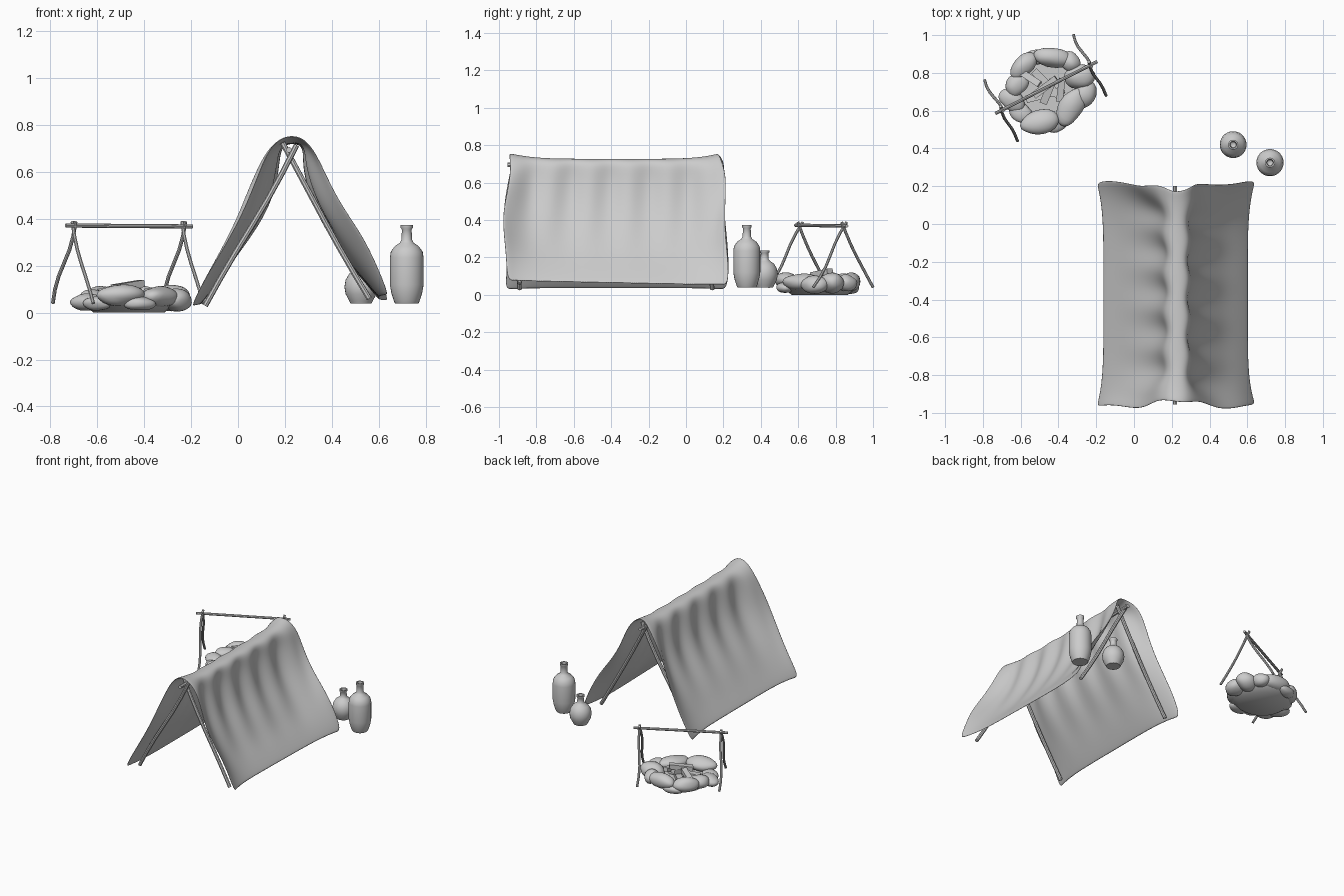
import bpy, bmesh, math, random
from mathutils import Vector, Matrix, noise

if "Cube" in bpy.data.objects:
    bpy.data.objects.remove(bpy.data.objects["Cube"])

random.seed(4)


def add_mesh(name, bm, angle=40):
    bmesh.ops.recalc_face_normals(bm, faces=bm.faces)
    me = bpy.data.meshes.new(name)
    bm.to_mesh(me)
    bm.free()
    ob = bpy.data.objects.new(name, me)
    bpy.context.collection.objects.link(ob)
    bpy.ops.object.select_all(action='DESELECT')
    ob.select_set(True)
    bpy.context.view_layer.objects.active = ob
    bpy.ops.object.shade_smooth_by_angle(angle=math.radians(angle))
    return ob


def stick(name, a, b, r, bend=0.0, sides=8, n=7):
    """Slightly crooked branch from a to b."""
    a, b = Vector(a), Vector(b)
    d = (b - a).normalized()
    s = d.cross(Vector((0.3, 0.2, 1))).normalized()
    t = d.cross(s)
    bm = bmesh.new()
    rings = []
    for i in range(n):
        f = i / (n - 1)
        c = a.lerp(b, f) + (s * math.sin(f * 6.3) + t * math.sin(f * 3.14)) * bend
        rings.append([bm.verts.new(c + (s * math.cos(k * math.tau / sides) + t * math.sin(k * math.tau / sides)) * r)
                      for k in range(sides)])
    for p, q in zip(rings, rings[1:]):
        for k in range(sides):
            bm.faces.new((p[k], p[(k + 1) % sides], q[(k + 1) % sides], q[k]))
    bm.faces.new(rings[0])
    bm.faces.new(rings[-1])
    return add_mesh(name, bm)


def lathe(name, x, y, profile, sides=28):
    bm = bmesh.new()
    vs = [bm.verts.new((r, 0, z)) for r, z in profile]
    es = [bm.edges.new(p) for p in zip(vs, vs[1:])]
    bmesh.ops.spin(bm, geom=vs + es, cent=(0, 0, 0), axis=(0, 0, 1), angle=math.tau, steps=sides)
    bmesh.ops.remove_doubles(bm, verts=bm.verts, dist=1e-4)
    bmesh.ops.translate(bm, verts=bm.verts, vec=(x, y, 0))
    return add_mesh(name, bm, 50)


# tent cloth: sagging middle section blended into flared end sections
mid = [(-.165, .04), (-.09, .135), (-.01, .25), (.075, .37), (.135, .49), (.16, .61), (.17, .69), (.195, .72), (.23, .725),
       (.27, .72), (.29, .69), (.29, .61), (.33, .46), (.40, .33), (.47, .22), (.54, .14), (.605, .06)]
end = [(-.2, .025), (-.15, .13), (-.08, .25), (-.005, .39), (.04, .5), (.085, .61), (.125, .69), (.17, .735), (.21, .755),
       (.27, .75), (.315, .695), (.345, .63), (.39, .53), (.45, .43), (.53, .32), (.59, .2), (.645, .06)]
N, M = len(mid), 29
bm = bmesh.new()
rows = []
for j in range(M):
    t = -1 + 2 * j / (M - 1)
    e = abs(t) ** 5
    row = []
    for i, (m, f) in enumerate(zip(mid, end)):
        u = -1 + 2 * i / (N - 1)
        x, z = m[0] + (f[0] - m[0]) * e, m[1] + (f[1] - m[1]) * e
        half = .555 + .04 * min(1, abs(u) * 1.6)
        y = -.375 + t * half + .012 * e * math.sin(i * 1.3)
        w = max(0, 1 - abs(abs(u) - .42) * 2.6)
        x += .016 * w * math.sin(j * 1.25 + 2 * u) * math.copysign(1, u)
        z -= .012 * t * max(0, u) + .008 * (1 - e) * max(0, -u)
        row.append(bm.verts.new((x, y, z)))
    rows.append(row)
for p, q in zip(rows, rows[1:]):
    for i in range(N - 1):
        bm.faces.new((p[i], p[i + 1], q[i + 1], q[i]))
cloth = add_mesh("tent_cloth", bm, 180)
sol = cloth.modifiers.new("thickness", 'SOLIDIFY')
sol.thickness, sol.offset = .008, 0
sub = cloth.modifiers.new("smooth", 'SUBSURF')
sub.levels = sub.render_levels = 2

# tent poles
stick("ridge_pole", (.217, -.955, .695), (.217, .2, .695), .012)
for tag, y, yf in (("front", -.9, -.89), ("back", .13, .14)):
    stick(tag + "_left_pole", (.25, y, .715), (-.14, yf, .03), .012, .006)
    stick(tag + "_right_pole", (.19, y + .026, .725), (.56, yf, .06), .012, .006)

# spit over the fire
stick("spit_bar", (-.735, .585, .372), (-.195, .86, .368), .009)
for tag, top, feet in (("left", (-.70, .61), ((-.79, .76), (-.617, .44))),
                       ("right", (-.232, .845), ((-.32, 1.0), (-.148, .68)))):
    for k, (fx, fy) in enumerate(feet):
        ex, ey = top[0] - (fx - top[0]) * .08, top[1] - (fy - top[1]) * .08
        stick(f"spit_{tag}_leg_{k}", (fx, fy, .04), (ex, ey, .388), .008, .008)

# ring of stones: x, y, z, half length, half width, half height, turn in degrees
stones = [(-.43, .88, .07, .105, .052, .05, -8), (-.335, .855, .065, .06, .05, .045, -50),
          (-.285, .78, .065, .085, .062, .055, 15), (-.335, .62, .07, .11, .065, .045, 60),
          (-.50, .54, .072, .105, .065, .045, 10), (-.645, .655, .045, .075, .055, .038, -40),
          (-.62, .74, .06, .07, .055, .04, 50), (-.585, .84, .065, .085, .05, .048, 45),
          (-.42, .535, .04, .07, .05, .03, 20), (-.26, .69, .055, .075, .06, .048, 75),
          (-.60, .59, .04, .07, .05, .03, -35), (-.52, .885, .035, .07, .04, .03, 15)]
for k, (x, y, z, a, b, c, ang) in enumerate(stones):
    bm = bmesh.new()
    bmesh.ops.create_icosphere(bm, subdivisions=3, radius=1)
    for v in bm.verts:
        v.co *= 1 + .16 * noise.noise(v.co * .9 + Vector((k * 7.3, 0, 0)))
    bm.transform(Matrix.Translation((x, y, z)) @ Matrix.Rotation(math.radians(ang), 4, 'Z')
                 @ Matrix.Diagonal((a, b, c, 1)))
    add_mesh(f"fire_stone_{k}", bm, 180)

# ash bed
bm = bmesh.new()
bmesh.ops.create_cone(bm, cap_ends=True, segments=24, radius1=.15, radius2=.19, depth=.03,
                      matrix=Matrix.Translation((-.465, .715, .015)))
add_mesh("ash_bed", bm)

# square logs: start, end, width
logs = [((-.59, .80, .085), (-.50, .74, .11), .036), ((-.53, .68, .105), (-.41, .77, .125), .038),
        ((-.48, .64, .06), (-.43, .76, .09), .04), ((-.395, .65, .07), (-.38, .77, .09), .035),
        ((-.57, .66, .05), (-.37, .71, .06), .04), ((-.53, .81, .05), (-.38, .66, .05), .04)]
for k, (a, b, w) in enumerate(logs):
    a, b = Vector(a), Vector(b)
    bm = bmesh.new()
    bmesh.ops.create_cube(bm, size=1)
    bm.transform(Matrix.Translation((a + b) / 2) @ (b - a).to_track_quat('X', 'Z').to_matrix().to_4x4()
                 @ Matrix.Diagonal(((b - a).length, w, w * .8, 1)))
    add_mesh(f"fire_log_{k}", bm)

# jugs
lathe("tall_jug", .72, .325, [(0, .04), (.05, .04), (.055, .05), (.066, .085), (.072, .12), (.072, .235), (.068, .26),
                              (.052, .283), (.03, .298), (.022, .312), (.021, .355), (.026, .362), (.026, .374),
                              (.018, .374), (.015, .32), (0, .31)])
lathe("small_jug", .525, .42, [(0, .04), (.045, .04), (.05, .05), (.066, .08), (.071, .11), (.066, .14), (.05, .167),
                               (.03, .18), (.022, .19), (.02, .222), (.026, .228), (.026, .238), (.018, .238),
                               (.015, .2), (0, .19)])
